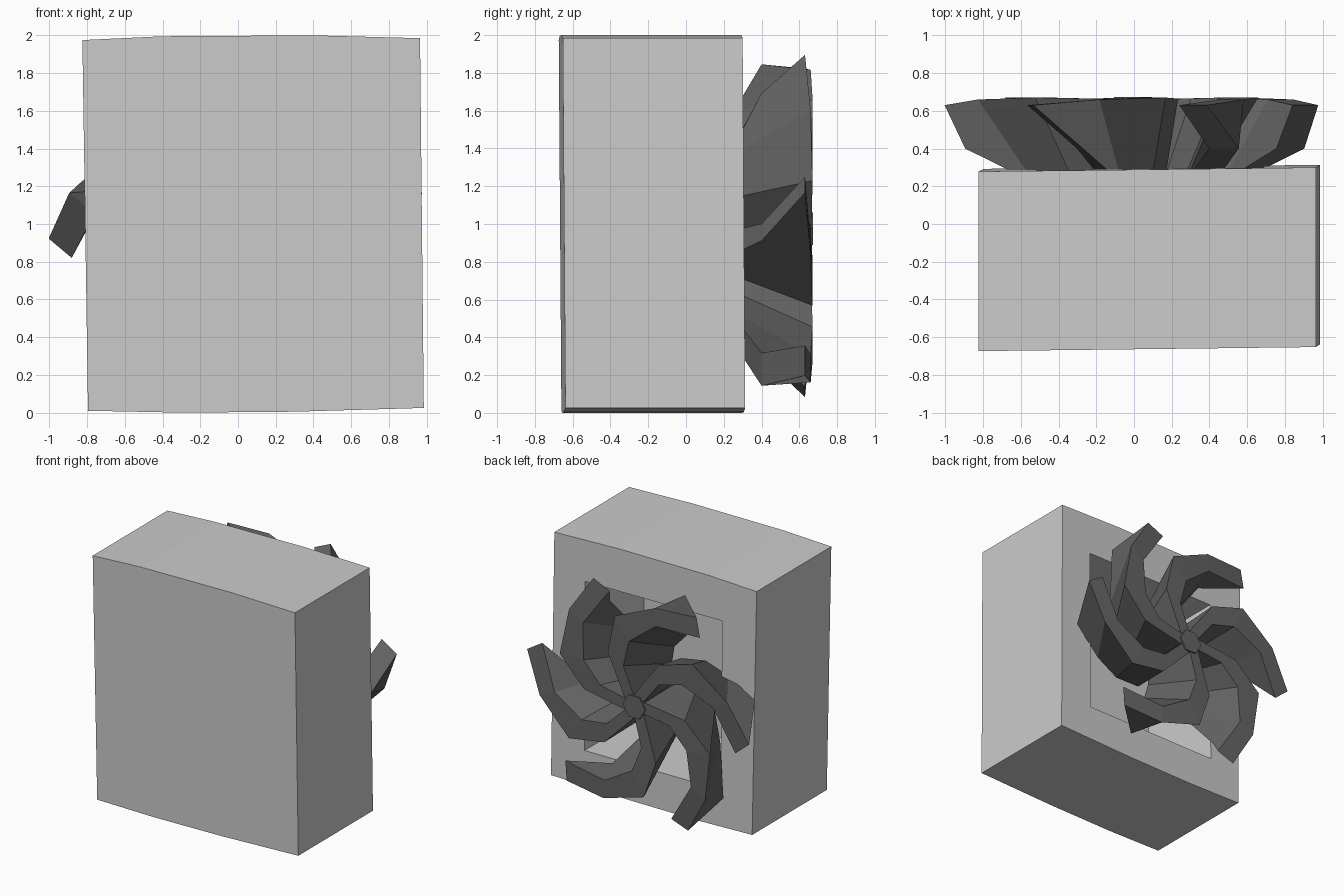
import bpy, bmesh
from math import cos, sin, radians, pi

if "Cube" in bpy.data.objects:
    bpy.data.objects.remove(bpy.data.objects["Cube"])


def material(name, grey):
    mat = bpy.data.materials.new(name)
    mat.diffuse_color = (grey, grey, grey, 1)
    mat.use_nodes = True
    mat.node_tree.nodes["Principled BSDF"].inputs["Base Color"].default_value = mat.diffuse_color
    return mat


def make_object(name, verts, faces, mat):
    bm = bmesh.new()
    vs = [bm.verts.new(v) for v in verts]
    for f in faces:
        bm.faces.new([vs[i] for i in f])
    bmesh.ops.recalc_face_normals(bm, faces=bm.faces)
    mesh = bpy.data.meshes.new(name)
    bm.to_mesh(mesh)
    bm.free()
    if mat:
        mesh.materials.append(mat)
    ob = bpy.data.objects.new(name, mesh)
    bpy.context.collection.objects.link(ob)
    return ob


def loft(name, rings, mat=None):
    """Skin a list of equal-length closed rings and cap both ends."""
    n = len(rings[0])
    verts = [p for r in rings for p in r]
    faces = [tuple(range(n)), tuple(range(len(verts) - n, len(verts)))]
    for k in range(len(rings) - 1):
        for i in range(n):
            j = (i + 1) % n
            faces.append((k * n + i, k * n + j, (k + 1) * n + j, (k + 1) * n + i))
    return make_object(name, verts, faces, mat)


def prism(name, profile, y0, y1, skew_x=0.0, skew_z=0.0, mat=None):
    """Extrude an x-z profile along y."""
    return loft(name, [[(x, y + skew_x * x - skew_z * (z - 1), z) for x, z in profile]
                       for y in (y0, y1)], mat)


dark = material("dark_grey", .13)

# Slightly crooked housing with bowed top and bottom
outline = [(-.795, .01), (-.3, 0), (.3, .005), (.985, .025),
           (.965, 1.985), (.4, 2.0), (-.4, 1.995), (-.825, 1.975)]
housing = prism("housing", outline, -.657, .295, .012, .007)

# Square recess in the back
cutter = prism("recess_cutter", [(-.52, .30), (.69, .30), (.69, 1.66), (-.52, 1.66)], -.45, .6)
cutter.hide_render = True
mod = housing.modifiers.new("recess", 'BOOLEAN')
mod.object = cutter
mod.operation = 'DIFFERENCE'
mod.solver = 'EXACT'
bpy.context.view_layer.objects.active = housing
bpy.ops.object.modifier_apply(modifier="recess")
bpy.data.objects.remove(cutter)

# Fan centre
CX, CZ = -.005, .975


def polar(r, deg, y):
    a = radians(deg)
    return (CX + r * cos(a), y, CZ + r * sin(a))


# Blade edges from hub to tip: (radius, angle relative to the tip, y)
front_convex = [(.10, -95, .66), (.45, -64, .665), (.71, -46, .67), (.86, -20, .66), (1.0, 0, .63)]
front_concave = [(.06, -30, .66), (.32, -50, .665), (.52, -37, .67), (.72, -17, .66), (.89, 7, .63)]
deep_concave = [(.04, -45, .15), (.15, -42, .15), (.30, -30, .17), (.47, -13, .22), (.76, -9, .40)]
deep_convex = [(.08, -95, .15), (.22, -77, .15), (.39, -45, .17), (.57, -26, .22), (.91, -15, .40)]

for i, tip in enumerate([183, 243, 309, 11, 67, 122]):
    rings = [[polar(r, tip + a, y) for r, a, y in station]
             for station in zip(front_convex, front_concave, deep_concave, deep_convex)]
    loft(f"fan_blade_{i + 1}", rings, dark)

# Six-sided hub
hexagon = [(CX + .1 * cos(k * pi / 3), CZ + .1 * sin(k * pi / 3)) for k in range(6)]
prism("fan_hub", hexagon, .15, .672, mat=dark)
